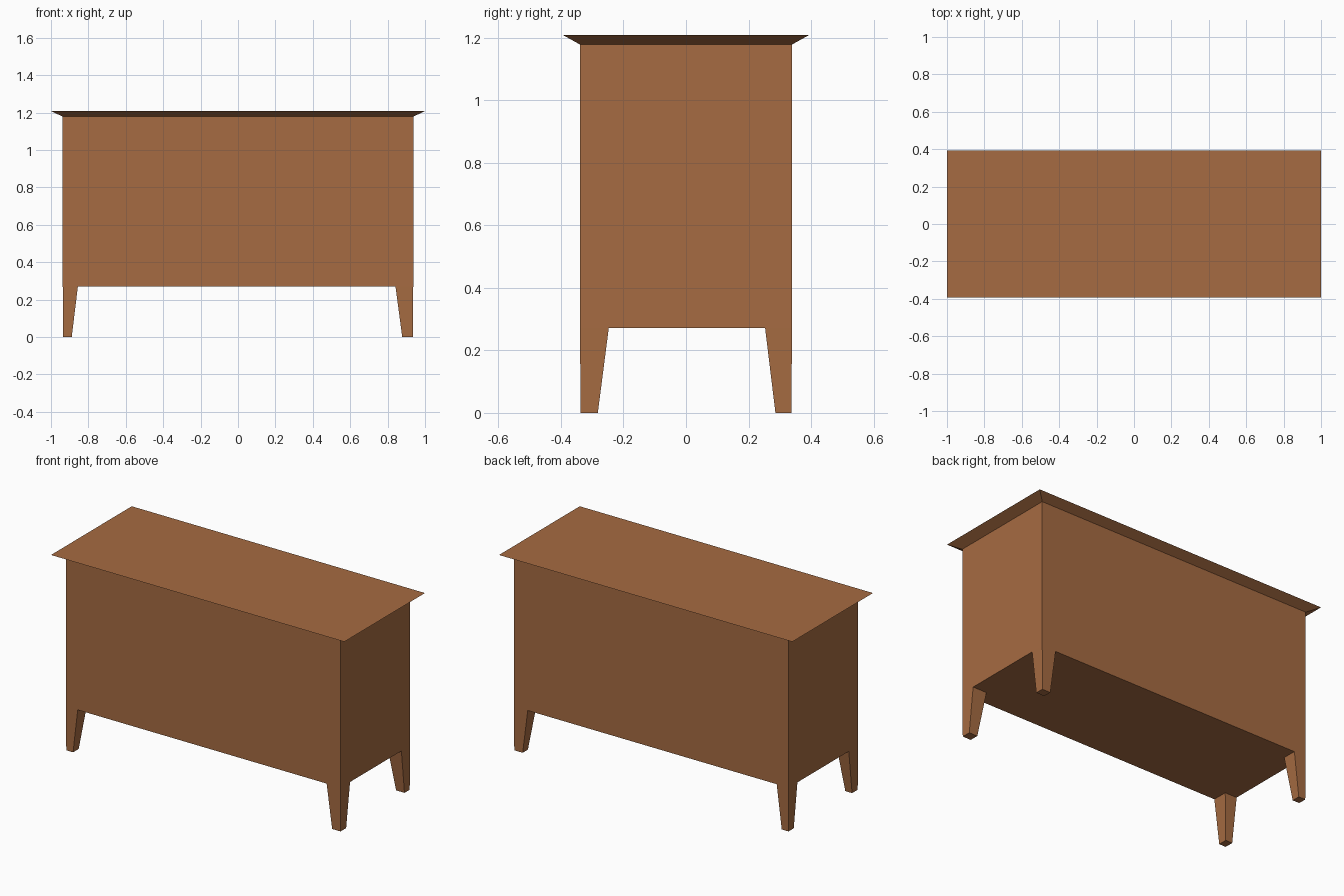
import bpy
import bmesh

if "Cube" in bpy.data.objects:
    bpy.data.objects.remove(bpy.data.objects["Cube"])

wood = bpy.data.materials.new("brown_wood")
wood.diffuse_color = (0.38, 0.147, 0.054, 1.0)
wood.use_nodes = True
wood.node_tree.nodes["Principled BSDF"].inputs["Base Color"].default_value = wood.diffuse_color


def frustum(name, low, high, z0, z1, cap_bottom, cap_top):
    """Four-sided solid between two rectangles (x0, x1, y0, y1)."""
    bm = bmesh.new()
    rings = []
    for (x0, x1, y0, y1), z in ((low, z0), (high, z1)):
        corners = ((x0, y0), (x1, y0), (x1, y1), (x0, y1))
        rings.append([bm.verts.new((x, y, z)) for x, y in corners])
    a, b = rings
    for i in range(4):
        j = (i + 1) % 4
        bm.faces.new((a[i], a[j], b[j], b[i]))
    if cap_bottom:
        bm.faces.new(a[::-1])
    if cap_top:
        bm.faces.new(b)
    me = bpy.data.meshes.new(name)
    bm.to_mesh(me)
    bm.free()
    me.materials.append(wood)
    ob = bpy.data.objects.new(name, me)
    bpy.context.collection.objects.link(ob)
    return ob


LEG_H, BODY_TOP, TOP = 0.271, 1.178, 1.208
X, Y = 0.937, 0.339
body = (-X, X, -Y, Y)

# Cabinet body and the flared top that overhangs it
frustum("cabinet_body", body, body, LEG_H, BODY_TOP, True, False)
frustum("flared_top", body, (-1.0, 1.0, -0.393, 0.393), BODY_TOP, TOP, False, True)


def span(side, outer, inner):
    return (outer, inner) if outer < inner else (inner, outer)


# Tapered legs: outer faces flush with the body, inner faces slope outwards
# (inner edge at top, inner edge at foot)
x_inner = {-1: (-0.856, -0.889), 1: (0.842, 0.878)}
y_inner = {-1: (-0.247, -0.282), 1: (0.253, 0.286)}
for sx, side in ((-1, "left"), (1, "right")):
    for sy, end in ((-1, "front"), (1, "back")):
        high = span(sx, sx * X, x_inner[sx][0]) + span(sy, sy * Y, y_inner[sy][0])
        low = (span(sx, sx * (X - 0.002), x_inner[sx][1])
               + span(sy, sy * (Y - 0.002), y_inner[sy][1]))
        frustum(f"{end}_{side}_leg", low, high, 0.0, LEG_H, True, False)
